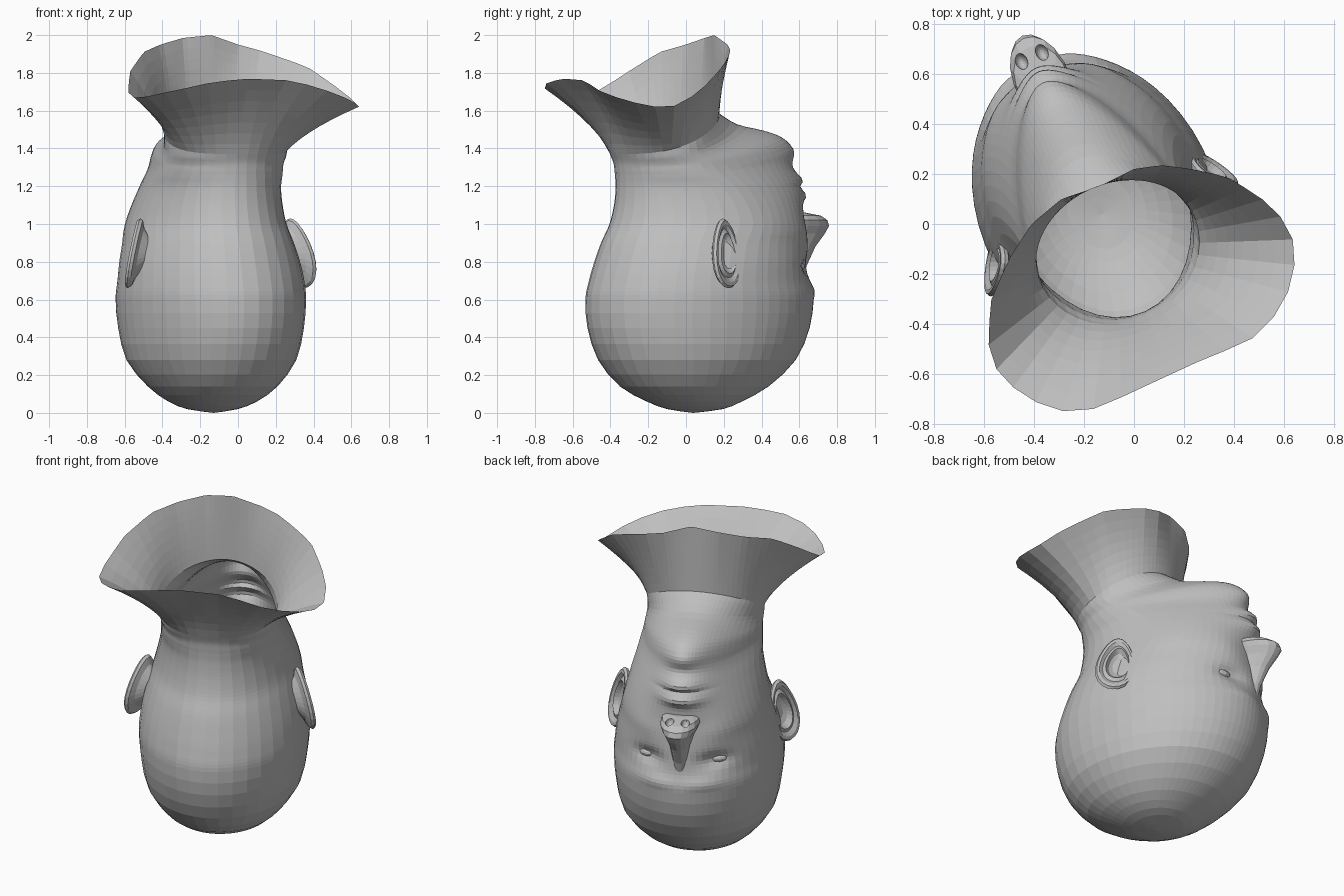
import bpy, bmesh, math
from mathutils import Vector

if "Cube" in bpy.data.objects:
    bpy.data.objects.remove(bpy.data.objects["Cube"])

GREY = (0.52, 0.52, 0.52, 1)
stone = bpy.data.materials.new("plain grey")
stone.use_nodes = True
stone.diffuse_color = GREY
stone.node_tree.nodes["Principled BSDF"].inputs["Base Color"].default_value = GREY

# The head is turned about the vertical: s = sideways, f = towards the face
TURN = math.radians(24)
SIN, COS = math.sin(TURN), math.cos(TURN)
CX, CY = -0.145, 0.075
NECK_F = -0.18


def world(s, f, z):
    return Vector((CX + s * COS - f * SIN, CY + s * SIN + f * COS, z))


def local(x, y):
    dx, dy = x - CX, y - CY
    return dx * COS + dy * SIN, dy * COS - dx * SIN


def clamp(v):
    return max(0, min(1, v))


def make_object(name, bm):
    bmesh.ops.remove_doubles(bm, verts=bm.verts, dist=0.0005)
    mesh = bpy.data.meshes.new(name)
    bm.to_mesh(mesh)
    bm.free()
    mesh.materials.append(stone)
    obj = bpy.data.objects.new(name, mesh)
    bpy.context.collection.objects.link(obj)
    return obj


def loft(name, rings, caps=False, flip=False):
    """Skin a list of closed rings of (s, f, z) points."""
    bm = bmesh.new()
    rows = [[bm.verts.new(world(*p)) for p in ring] for ring in rings]
    n = len(rows[0])
    for a, b in zip(rows, rows[1:]):
        for i in range(n):
            j = (i + 1) % n
            quad = (a[i], a[j], b[j], b[i])
            bm.faces.new(quad[::-1] if flip else quad)
    if caps:
        bm.faces.new(rows[0])
        bm.faces.new(rows[-1])
        bmesh.ops.recalc_face_normals(bm, faces=bm.faces)
    return make_object(name, bm)


def catmull(a, b, c, d, t):
    return [0.5 * (2 * q + (r - p) * t + (2 * p - 5 * q + 4 * r - u) * t * t
                   + (3 * q - p - 3 * r + u) * t ** 3)
            for p, q, r, u in zip(a, b, c, d)]


# Sections: back f, back z, front f, front z, half width, widest f
SECTIONS = [
    (-.04, 0, -.04, 0, 0, -.04),
    (-.18, .02, .12, .02, .13, -.02),
    (-.29, .06, .22, .06, .23, -.02),
    (-.44, .14, .37, .14, .33, -.02),
    (-.56, .28, .52, .28, .43, 0),
    (-.62, .45, .60, .45, .465, 0),
    (-.63, .6, .62, .6, .477, 0),
    (-.61, .7, .60, .7, .47, 0),
    (-.58, .8, .59, .8, .455, .02),
    (-.545, .9, .58, .9, .43, .05),
    (-.50, 1, .57, 1, .405, .1),
    (-.475, 1.1, .57, 1.1, .38, .08),
    (-.465, 1.19, .56, 1.2, .357, .02),
    (-.465, 1.25, .53, 1.3, .345, -.06),
    (-.467, 1.28, .51, 1.4, .338, -.1),
    (-.469, 1.305, .46, 1.46, .334, -.12),
    (-.472, 1.325, .36, 1.495, .332, -.15),
    (-.478, 1.345, .2, 1.53, .332, -.18),
    (-.488, 1.37, .07, 1.6, .335, -.19)]

# Face relief: side, z, side spread, z spread, push
RELIEF = [
    (.14, .65, .12, .04, .015), (.19, .775, .08, .045, -.038),
    (.22, .95, .1, .1, .015), (0, 1.15, .11, .035, .038),
    (0, 1.235, .1, .035, .035), (0, 1.195, .12, .01, -.015),
    (0, 1.39, .1, .05, .022), (0, 1.31, .1, .03, -.008)]

COUNT = 52


def relief(s, z):
    return sum(push * math.exp(-((abs(s) - bs) / rs) ** 2 - ((z - bz) / rz) ** 2)
               for bs, bz, rs, rz, push in RELIEF)


def head_ring(section):
    back, zb, front, zf, width, mid = section
    taper = 0.25 * clamp((zf - 0.95) / 0.4) * clamp((1.6 - zf) / 0.1)   # jaw
    ring = []
    for i in range(COUNT):
        u = math.tau * i / COUNT - math.pi
        t = u - 0.45 * math.sin(u)          # denser towards the face
        c = math.cos(t)
        s = width * math.sin(t) * (1 - taper * max(c, 0))
        f = mid + c * (front - mid if c > 0 else mid - back)
        k = (f - back) / max(front - back, 0.001)
        z = zb + (zf - zb) * k * k
        if c > 0:
            f += relief(s, z) * min(1, 2 * c)
        ring.append((s, f, z))
    return ring


rings = []
last = len(SECTIONS) - 1
for i in range(last):
    four = [SECTIONS[min(max(i + d, 0), last)] for d in (-1, 0, 1, 2)]
    z = SECTIONS[i][3]
    steps = 5 if 0.55 < z < 1.35 else 3 if z > 1 else 2
    for k in range(steps):
        rings.append(head_ring(catmull(*four, k / steps)))
rings.append(head_ring(SECTIONS[last]))

# Flared, wavy neck opening: world x, y, z around the rim
RIM = [(.37, .19, 1.83), (.5, .11, 1.74), (.58, .04, 1.68), (.65, -.09, 1.61),
       (.635, -.22, 1.63), (.59, -.34, 1.66), (.46, -.47, 1.71), (.29, -.535, 1.76),
       (.03, -.655, 1.77), (-.13, -.73, 1.75), (-.22, -.755, 1.735), (-.31, -.745, 1.71),
       (-.42, -.7, 1.69), (-.54, -.61, 1.66), (-.585, -.47, 1.7), (-.57, -.3, 1.81),
       (-.5, -.14, 1.91), (-.41, 0, 1.95), (-.29, .1, 1.985), (-.14, .15, 2),
       (0, .22, 1.95), (.11, .235, 1.92), (.23, .22, 1.88)]


def bearing(s, f):
    return math.atan2(s, f - NECK_F)


rim = []
for x, y, z in RIM:
    s, f = local(x, y)
    rim.append((bearing(s, f), Vector((s, f, z))))
rim.sort(key=lambda r: r[0])
rim = [(rim[-1][0] - math.tau, rim[-1][1])] + rim + [(rim[0][0] + math.tau, rim[0][1])]


def rim_point(angle):
    for (a, p), (b, q) in zip(rim, rim[1:]):
        if a <= angle <= b:
            return p.lerp(q, (angle - a) / (b - a))


neck = [Vector(p) for p in rings[-1]]
edge = [rim_point(bearing(p.x, p.y)) for p in neck]
FLARE = 7
for k in range(1, FLARE + 1):
    t = k / FLARE
    ring = []
    for p, q in zip(neck, edge):
        c = p.lerp(q, 0.27)
        c.z = p.z + 0.48 * (q.z - p.z)
        ring.append(tuple(p * (1 - t) ** 2 + c * 2 * t * (1 - t) + q * t * t))
    rings.append(ring)
loft("head_and_neck", rings, flip=True)

# Nose: z, tip f, half width
NOSE = [(.69, .59, .04), (.78, .615, .045), (.88, .665, .06), (.95, .72, .08),
        (.99, .742, .1), (1.02, .73, .112), (1.045, .69, .105), (1.06, .6, .08)]
nose_rings = []
for z, tip, width in NOSE:
    ring = []
    for i in range(18):
        a = math.tau * i / 18
        c = math.cos(a)
        reach = (tip - 0.53) * max(c, 0) ** 0.8 + 0.04 * min(c, 0)
        ring.append((width * math.sin(a), 0.53 + reach, z))
    nose_rings.append(ring)
nose = loft("nose", nose_rings, caps=True)


def ball(name, s, f, z, size):
    bm = bmesh.new()
    bmesh.ops.create_uvsphere(bm, u_segments=14, v_segments=10, radius=1)
    for v in bm.verts:
        v.co = world(s + v.co.x * size[0], f + v.co.y * size[1], z + v.co.z * size[2])
    return make_object(name, bm)


# Nostril hollows, eyes and ears on both sides; ear profile: radius, lift
EAR = [(0, -.03), (.3, -.03), (.45, -.02), (.58, .006), (.7, -.004), (.83, .01),
       (.94, .01), (1, -.004), (.94, -.02), (.7, -.035), (.45, -.07)]
for side, label in ((1, "left"), (-1, "right")):
    cutter = ball("nostril_cutter_" + label, side * .045, .65, 1.055, (.025, .035, .04))
    cutter.hide_render = True
    cutter.hide_viewport = True
    hole = nose.modifiers.new("nostril_" + label, "BOOLEAN")
    hole.operation = "DIFFERENCE"
    hole.object = cutter

    ball("eye_" + label, side * .19, .45, .775, (.068, .066, .034))

    ear_rings = []
    for r, lift in EAR:
        ring = []
        for i in range(24):
            a = math.tau * i / 24
            dz = 0.185 * r * math.sin(a)
            along = 0.11 * r * math.cos(a) * (1 - 0.25 * math.sin(a)) - 0.025 * (1 - r)
            f = -.06 - 0.86 * along + 0.5 * lift
            s = .475 + 0.5 * along + 0.86 * lift - 0.2 * dz
            ring.append((side * s, f, .845 + dz))
        ear_rings.append(ring)
    loft("ear_" + label, ear_rings, flip=side > 0)
